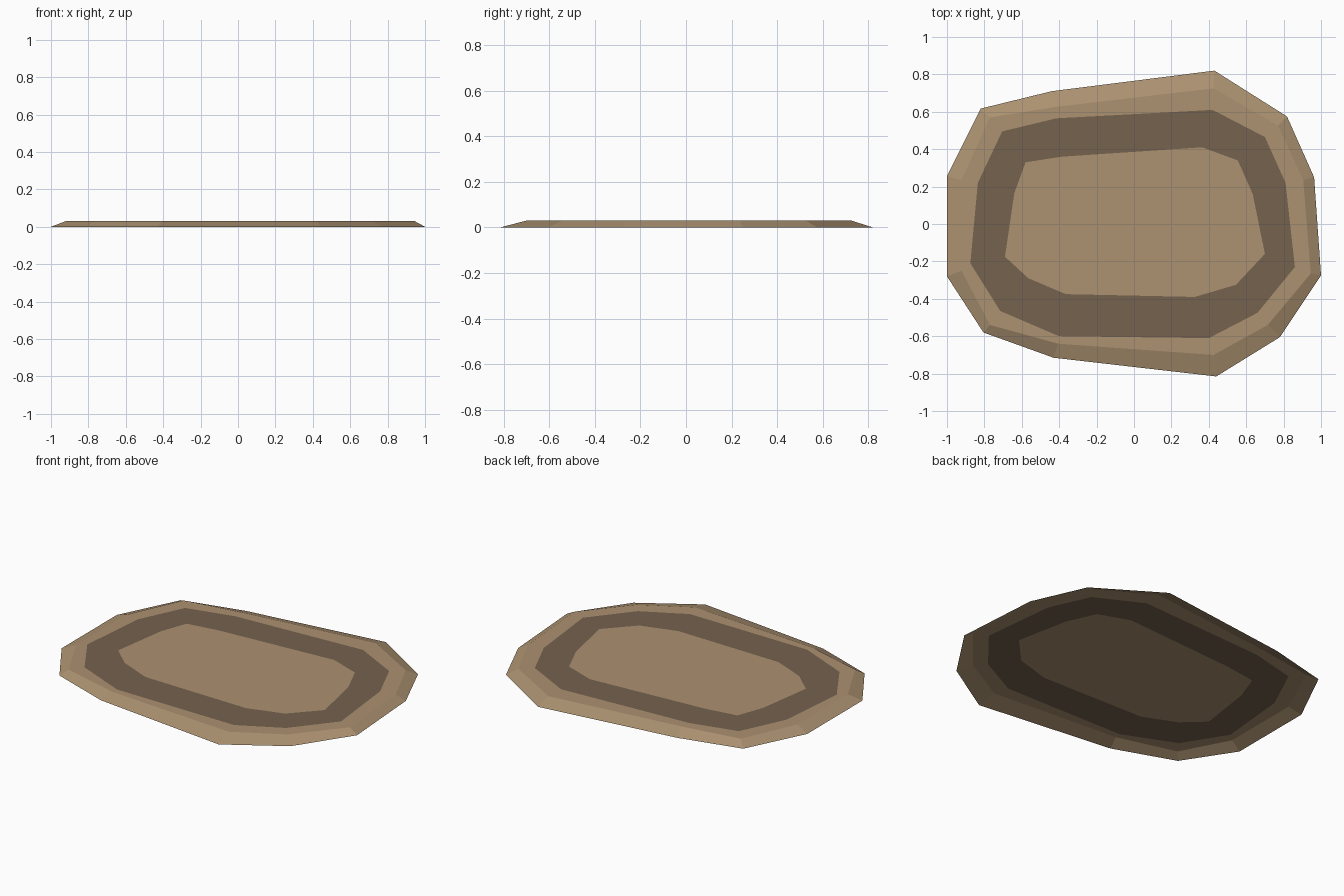
import bpy, bmesh

if "Cube" in bpy.data.objects:
    bpy.data.objects.remove(bpy.data.objects["Cube"])

H = 0.03  # height of the flat top

# Contours from outside in, each twelve points counter-clockwise
ground = [(1, -.275), (.963, .25), (.818, .575), (.43, .82), (-.44, .71), (-.82, .617),
          (-1, .255), (-1, -.28), (-.805, -.58), (-.43, -.715), (.44, -.815), (.78, -.605)]
shoulder = [(.945, -.265), (.905, .235), (.77, .525), (.425, .725), (-.41, .627), (-.77, .57),
            (-.922, .235), (-.922, -.25), (-.77, -.54), (-.405, -.64), (.425, -.70), (.715, -.54)]
band_out = [(.86, -.23), (.81, .22), (.70, .465), (.42, .61), (-.415, .565), (-.705, .495),
            (-.835, .22), (-.875, -.21), (-.715, -.465), (-.40, -.60), (.40, -.61), (.66, -.475)]
band_in = [(.70, -.16), (.635, .16), (.555, .34), (.365, .41), (-.385, .36), (-.58, .33),
           (-.64, .165), (-.69, -.175), (-.565, -.29), (-.365, -.375), (.325, -.39), (.545, -.325)]


def material(name, srgb):
    m = bpy.data.materials.new(name)
    m.diffuse_color = [((c / 255 + .055) / 1.055) ** 2.4 for c in srgb] + [1]
    m.use_nodes = True
    m.node_tree.nodes["Principled BSDF"].inputs["Base Color"].default_value = m.diffuse_color
    return m


bm = bmesh.new()
rings = [[bm.verts.new((x, y, z)) for x, y in pts]
         for pts, z in ((ground, 0), (shoulder, H), (band_out, H), (band_in, H))]

# Sloped skirt, light rim and dark band; underside stays open
for level, (a, b) in enumerate(zip(rings, rings[1:])):
    for i in range(12):
        j = (i + 1) % 12
        f = bm.faces.new((a[i], a[j], b[j], b[i]))
        f.material_index = 1 if level == 2 else 0
bm.faces.new(rings[-1])  # light centre

mesh = bpy.data.meshes.new("dirt_patch")
bm.to_mesh(mesh)
bm.free()
mesh.materials.append(material("light dirt", (172, 146, 113)))
mesh.materials.append(material("dark dirt", (117, 98, 79)))
bpy.context.collection.objects.link(bpy.data.objects.new("dirt_patch", mesh))
